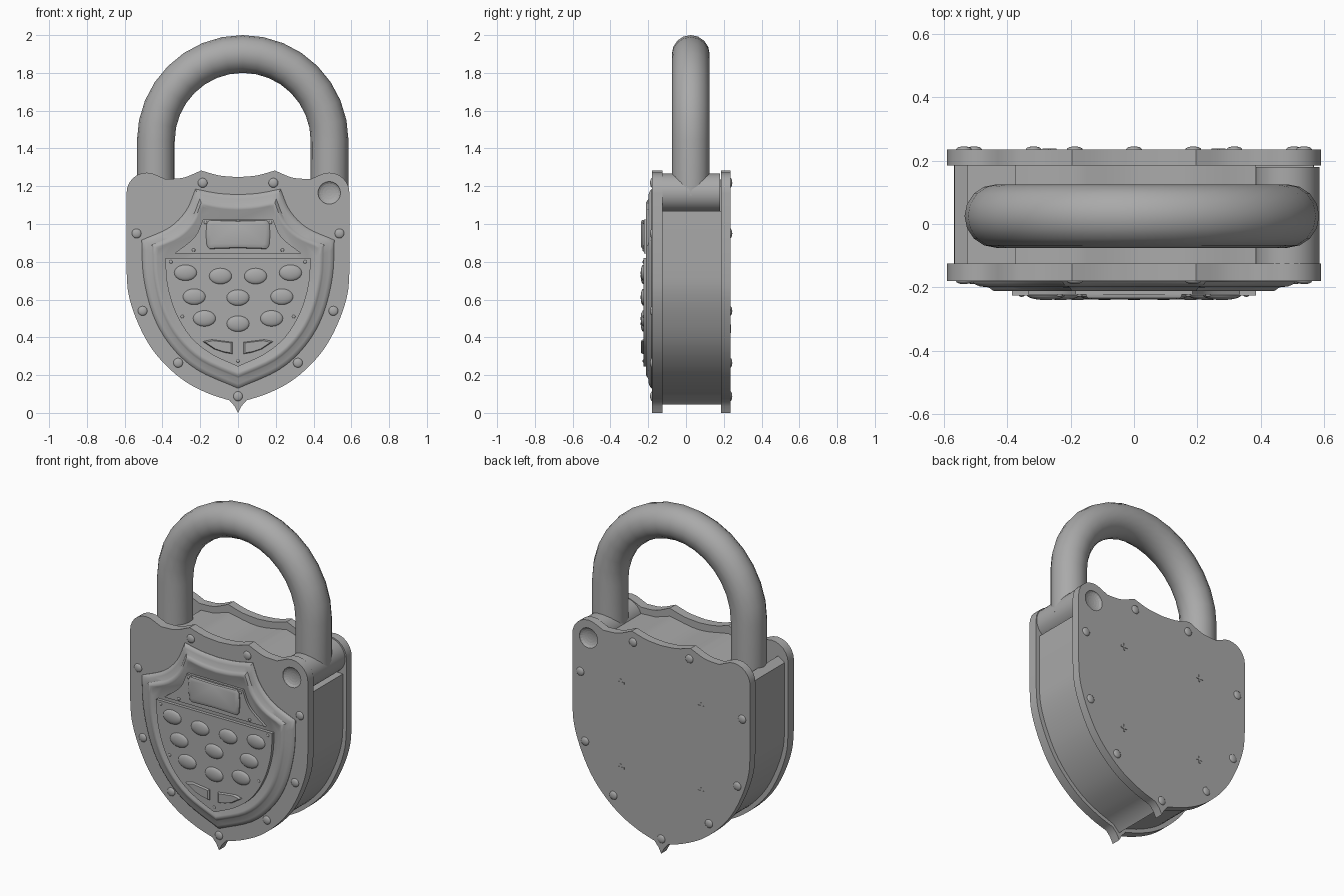
import bpy, bmesh
from math import sin, cos, pi
from mathutils import Matrix, Vector

if "Cube" in bpy.data.objects:
    bpy.data.objects.remove(bpy.data.objects["Cube"])

# Dark grey metal for every part
metal = bpy.data.materials.new("dark_metal")
metal.diffuse_color = (0.4, 0.4, 0.4, 1)
metal.use_nodes = True
metal.node_tree.nodes["Principled BSDF"].inputs["Base Color"].default_value = metal.diffuse_color


def spline(pts, n=4):
    """Smooth curve through 2D points."""
    p = [Vector(q) for q in pts]
    p = [2 * p[0] - p[1]] + p + [2 * p[-1] - p[-2]]
    out = []
    for i in range(1, len(p) - 2):
        a, b, c, d = p[i - 1:i + 3]
        for k in range(n):
            t = k / n
            q = 0.5 * (2 * b + (c - a) * t + (2 * a - 5 * b + 4 * c - d) * t * t
                       + (3 * b - a - 3 * c + d) * t ** 3)
            out.append((q.x, q.y))
    return out + [tuple(pts[-1])]


def mirror(half):
    """Close a right-hand half outline whose ends lie on x = 0."""
    return half + [(-x, z) for x, z in half[-2:0:-1]]


def finish(name, bm):
    bmesh.ops.recalc_face_normals(bm, faces=bm.faces)
    me = bpy.data.meshes.new(name)
    bm.to_mesh(me)
    bm.free()
    me.materials.append(metal)
    ob = bpy.data.objects.new(name, me)
    bpy.context.collection.objects.link(ob)
    return ob


def loft(name, rings):
    """Join same-length outlines, each given as (points, y), and cap the ends."""
    bm = bmesh.new()
    loops = [[bm.verts.new((x, y, z)) for x, z in pts] for pts, y in rings]
    n = len(loops[0])
    for a, b in zip(loops, loops[1:]):
        for i in range(n):
            bm.faces.new((a[i], a[(i + 1) % n], b[(i + 1) % n], b[i]))
    bm.faces.new(loops[0])
    bm.faces.new(loops[-1])
    return finish(name, bm)


def prism(name, pts, y0, y1):
    return loft(name, [(pts, y0), (pts, y1)])


def scaled(pts, s, cx=0.0, cz=0.65):
    return [(cx + (x - cx) * s, cz + (z - cz) * s) for x, z in pts]


def circle(cx, cz, r, n=32):
    return [(cx + r * cos(2 * pi * i / n), cz + r * sin(2 * pi * i / n)) for i in range(n)]


def domes(name, places, y, size):
    """Flattened balls at (x, z) places."""
    bm = bmesh.new()
    rx, ry, rz = size
    for x, z in places:
        m = Matrix.Translation((x, y, z)) @ Matrix.Diagonal((rx, ry, rz, 1)) @ Matrix.Rotation(pi / 2, 4, 'X')
        bmesh.ops.create_uvsphere(bm, u_segments=20, v_segments=10, radius=1, matrix=m)
    return finish(name, bm)


def both(pts):
    return [(s * x, z) for x, z in pts for s in ((1, -1) if x else (1,))]


# Front and back plates with dished hinge pin ends
HX, HZ = 0.483, 1.165
lower = spline([(0.045, 0.066), (0.15, 0.10), (0.27, 0.16), (0.38, 0.25), (0.47, 0.36),
                (0.54, 0.50), (0.58, 0.63), (0.59, 0.75)])
corner = [(HX + 0.107 * cos(a * pi / 12), HZ + 0.107 * sin(a * pi / 12)) for a in range(9)]
plate = mirror([(0, 0), (0.018, 0.035)] + lower + corner
               + spline([(0.385, 1.238), (0.29, 1.245), (0.195, 1.283)])
               + spline([(0.195, 1.283), (0.1, 1.257), (0, 1.248)])[1:])
for name, y0, y1, face in (("front_plate", -0.18, -0.125, -0.18), ("back_plate", 0.185, 0.235, 0.235)):
    ob = prism(name, plate, y0, y1)
    cutter = domes(name + "_dish_cutter", [(HX, HZ)], face, (0.06, 0.02, 0.06))
    cutter.hide_render = True
    cutter.hide_viewport = True
    mod = ob.modifiers.new("dish", 'BOOLEAN')
    mod.operation = 'DIFFERENCE'
    mod.object = cutter
    mod.solver = 'EXACT'

# Body between the plates, notched for hinge barrel and shackle
side = [(0, 0.045), (0.04, 0.085)] + [(x * 0.962, z + 0.022) for x, z in lower[2:]]
top = [(0.567, 1.07), (0.385, 1.07), (0.385, 1.2), (0.29, 1.205)]
top += spline([(0.195, 1.235), (0, 1.205), (-0.195, 1.235)])
top += [(-0.29, 1.205), (-0.375, 1.2), (-0.375, 1.1), (-0.525, 1.1), (-0.525, 1.19), (-0.567, 1.16)]
prism("body", side + top + [(-x, z) for x, z in side[:0:-1]], -0.125, 0.185)
prism("hinge_barrel", circle(HX, HZ, 0.102), -0.125, 0.18)

# Shackle
cu = bpy.data.curves.new("shackle", 'CURVE')
cu.dimensions = '3D'
cu.bevel_depth = 0.1
cu.bevel_resolution = 6
cu.use_fill_caps = True
path = [(0.485, 1.15)] + [(0.025 + 0.46 * cos(pi * i / 16), 1.44 + 0.46 * sin(pi * i / 16))
                          for i in range(17)] + [(-0.435, 1.08)]
sp = cu.splines.new('POLY')
sp.points.add(len(path) - 1)
for p, (x, z) in zip(sp.points, path):
    p.co = (x, 0.025, z, 1)
cu.materials.append(metal)
shackle = bpy.data.objects.new("shackle", cu)
bpy.context.collection.objects.link(shackle)
shackle.select_set(True)
bpy.context.view_layer.objects.active = shackle
bpy.ops.object.convert(target='MESH')

# Moulded shield on the front
shield = mirror(spline([(0, 1.155), (0.11, 1.163), (0.225, 1.185)])
                + spline([(0.225, 1.185), (0.275, 1.07), (0.365, 0.98), (0.51, 0.915)])[1:]
                + spline([(0.51, 0.915), (0.50, 0.72), (0.45, 0.52), (0.36, 0.36), (0.22, 0.23), (0, 0.13)])[1:])
steps = [(1, -0.17), (1, -0.182), (0.985, -0.19), (0.955, -0.197), (0.9, -0.2),
         (0.885, -0.206), (0.865, -0.212), (0.84, -0.212), (0.82, -0.207)]
loft("shield", [(scaled(shield, s), y) for s, y in steps])

# Keypad panel and display panel
keypad = mirror([(0, 0.82)] + spline([(0.385, 0.82), (0.375, 0.68), (0.33, 0.53), (0.25, 0.40),
                                      (0.14, 0.31), (0, 0.245)]))
prism("keypad_panel", keypad, -0.2, -0.226)
prism("display_panel", mirror([(0, 1.025)] + spline([(0.185, 1.025), (0.23, 0.93), (0.335, 0.845)])
                              + [(0, 0.845)]), -0.2, -0.222)
window = mirror([(0, 1.017), (0.15, 1.022), (0.165, 1.005), (0.170, 0.945), (0.165, 0.885),
                 (0.15, 0.868), (0, 0.873)])
loft("display_window", [(window, -0.21), (window, -0.228), (scaled(window, 0.96, 0, 0.945), -0.234),
                        (scaled(window, 0.85, 0, 0.945), -0.238)])

# Keys
keys = both([(0.278, 0.742), (0.093, 0.724), (0.232, 0.615), (0, 0.61), (0.178, 0.5), (0, 0.472)])
domes("keys", keys, -0.224, (0.061, 0.016, 0.043))
long_key = [(0.187, 0.378), (0.14, 0.388), (0.028, 0.374), (0.028, 0.312), (0.075, 0.32), (0.125, 0.337)]
for s, name in ((1, "right_long_key"), (-1, "left_long_key")):
    k = [(s * x, z) for x, z in long_key]
    loft(name, [(k, -0.22), (k, -0.23), (scaled(k, 0.85, s * 0.09, 0.35), -0.237)])

# Rivets and small panel screws
rivets = both([(0.187, 1.218), (0.537, 0.95), (0.505, 0.54), (0.317, 0.265), (0, 0.088)])
domes("front_rivets", rivets, -0.18, (0.025, 0.01, 0.025))
domes("back_rivets", rivets, 0.235, (0.025, 0.01, 0.025))
domes("panel_screws", both([(0.355, 0.8), (0.295, 0.51), (0, 0.275), (0.235, 0.862), (0.172, 1.008)]),
      -0.225, (0.009, 0.005, 0.009))

# Cross marks of the four back screws
bm = bmesh.new()
for x, z in both([(0.267, 0.955), (0.267, 0.445)]):
    for w, h in ((0.044, 0.01), (0.01, 0.044)):
        bmesh.ops.create_cube(bm, size=1, matrix=Matrix.Translation((x, 0.235, z))
                              @ Matrix.Diagonal((w, 0.006, h, 1)))
finish("back_screws", bm)

# Smooth curved surfaces, keep edges sharp
for ob in bpy.context.scene.objects:
    if not ob.hide_render:
        ob.select_set(True)
        bpy.context.view_layer.objects.active = ob
bpy.ops.object.shade_smooth_by_angle(angle=0.6)
